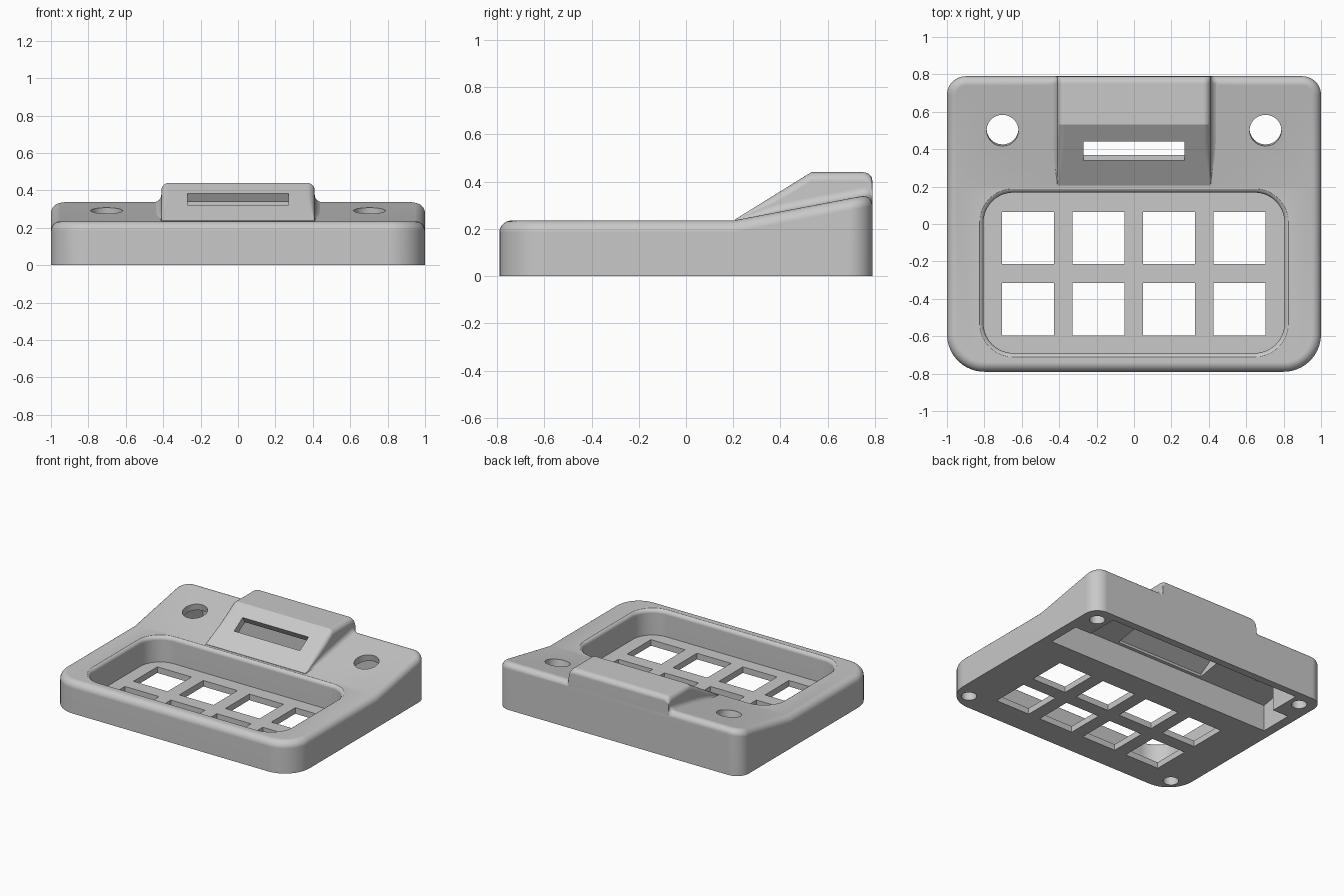
import bpy, bmesh
from math import sin, cos, pi, radians, atan

if "Cube" in bpy.data.objects:
    bpy.data.objects.remove(bpy.data.objects["Cube"])

grey = bpy.data.materials.new("plain grey")
grey.use_nodes = True
COLOUR = (0.58, 0.58, 0.58, 1)
grey.diffuse_color = COLOUR
grey.node_tree.nodes["Principled BSDF"].inputs["Base Color"].default_value = COLOUR

BACK, CREASE, DECK = 0.79, 0.2, 0.235
ROOF_SLOPE, HOOD_SLOPE, HOOD_TOP = 0.19, 0.62, 0.44


def roof(y):
    return DECK + ROOF_SLOPE * max(0, y - CREASE)


def hood(y):
    return min(HOOD_TOP, DECK + HOOD_SLOPE * (y - CREASE))


def loft(name, rings, split=None):
    """Skin closed rings and cap the ends; split divides the last cap."""
    bm = bmesh.new()
    loops = [[bm.verts.new(p) for p in ring] for ring in rings]
    n = len(loops[0])
    for a, b in zip(loops, loops[1:]):
        for i in range(n):
            j = (i + 1) % n
            bm.faces.new((a[i], a[j], b[j], b[i]))
    bm.faces.new(loops[0][::-1])
    last = loops[-1]
    if split:
        i, j = split
        bm.faces.new(last[i:j + 1])
        bm.faces.new(last[j:] + last[:i + 1])
    else:
        bm.faces.new(last)
    if bm.calc_volume(signed=True) < 0:
        bmesh.ops.reverse_faces(bm, faces=bm.faces)
    mesh = bpy.data.meshes.new(name)
    bm.to_mesh(mesh)
    bm.free()
    mesh.materials.append(grey)
    obj = bpy.data.objects.new(name, mesh)
    bpy.context.collection.objects.link(obj)
    return obj


def outline(w, y0, y1, rf, rb, crease=False, n=10):
    """Rounded rectangle, with optional points where the roof folds."""
    pts = []
    corners = [(w - rf, y0 + rf, rf), (w - rb, y1 - rb, rb),
               (rb - w, y1 - rb, rb), (rf - w, y0 + rf, rf)]
    for k, (cx, cy, r) in enumerate(corners):
        if k == 3 and crease:
            pts.append((-w, CREASE))
        for i in range(n + 1):
            a = pi / 2 * (k - 1 + i / n)
            pts.append((cx + r * cos(a), cy + r * sin(a)))
        if k == 0 and crease:
            pts.append((w, CREASE))
    return pts


def box(name, size, loc, tilt=0):
    bpy.ops.mesh.primitive_cube_add(size=1, location=loc, rotation=(tilt, 0, 0))
    obj = bpy.context.object
    obj.name, obj.scale = name, size
    return obj


def rod(name, radius, depth, loc, tilt=0):
    bpy.ops.mesh.primitive_cylinder_add(vertices=40, radius=radius, depth=depth,
                                        location=loc, rotation=(tilt, 0, 0))
    bpy.context.object.name = name
    return bpy.context.object


def volume(mesh):
    bm = bmesh.new()
    bm.from_mesh(mesh)
    closed = all(e.is_manifold for e in bm.edges)
    size = bm.calc_volume(signed=True)
    bm.free()
    return size, closed


def combine(target, other, operation="DIFFERENCE"):
    """Boolean that keeps the first sound result, preferring a closed one."""
    before = volume(target.data)[0]
    mod = target.modifiers.new("cut", "BOOLEAN")
    mod.operation, mod.object = operation, other
    sound = []
    for solver in ("MANIFOLD", "EXACT", "FLOAT"):
        mod.solver = solver
        graph = bpy.context.evaluated_depsgraph_get()
        mesh = bpy.data.meshes.new_from_object(target.evaluated_get(graph),
                                               depsgraph=graph)
        size, closed = volume(mesh)
        change = (size - before) * (1 if operation == "UNION" else -1)
        if 1e-5 < change < before * 0.6:
            sound.append((not closed, len(sound), mesh))
            if closed:
                break
    target.modifiers.remove(mod)
    if sound:
        target.data = min(sound, key=lambda s: s[:2])[2]
    bpy.data.objects.remove(other)


# Case body with a rounded upper edge
R, STEPS = 0.05, 7
rings = [[(x, y, 0) for x, y in outline(1, -BACK, BACK, 0.2, 0.1, True)]]
for s in range(STEPS + 1):
    a = pi / 2 * s / STEPS
    d = R * (1 - cos(a))
    flat = outline(1 - d, d - BACK, BACK - d, 0.2 - d, 0.1 - d, True)
    rings.append([(x, y, roof(y) - R * (1 - sin(a))) for x, y in flat])
fold = [i for i, p in enumerate(flat) if p[1] == CREASE and abs(p[0]) > 0.9]
case = loft("case", rings, fold)


# Display hood: cross-sections with rounded shoulders and flared foot
def hood_section(y, drop, sink):
    top, base = hood(y) - drop, roof(y) - sink - 0.002
    r = min(0.04, (top - base) * 0.45)
    arc = [pi / 2 * i / 6 for i in range(7)]
    half = [(0.41 + r, 0.19)]
    half += [(0.41 + r * (1 - sin(a)), base + r * (1 - cos(a))) for a in arc]
    half += [(0.41 - r * (1 - cos(a)), top - r * (1 - sin(a))) for a in arc]
    return [(x, y, z) for x, z in half] + [(-x, y, z) for x, z in reversed(half)]


slope_end = CREASE + (HOOD_TOP - DECK) / HOOD_SLOPE
sections = [hood_section(y, 0, 0) for y in (0.207, 0.25, 0.3, 0.36, 0.44, slope_end)]
for s in range(7):
    a = pi / 2 * s / 6
    sections.append(hood_section(0.749 + 0.04 * sin(a), 0.035 * (1 - cos(a)),
                                 0.06 * (1 - cos(a))))
combine(case, loft("display_hood", sections), "UNION")

# Key tray recess with a softened lip
tray = []
for z, grow in [(0.045, 0), (DECK - 0.028, 0)] + [
        (DECK - 0.028 * (1 - sin(a)), 0.028 * (1 - cos(a)))
        for a in [pi / 2 * i / 5 for i in range(1, 5)]] + [(DECK + 0.01, 0.028)]:
    tray.append([(x, y, z) for x, y in outline(
        0.805 + grow, -0.69 - grow, 0.168 + grow, 0.16 + grow, 0.16 + grow)])
combine(case, loft("tray_cutter", tray))

# Eight square key openings
for x in (-0.567, -0.19, 0.187, 0.564):
    for y in (-0.075, -0.455):
        combine(case, box("key_cutter", (0.28, 0.28, 0.12), (x, y, 0.03)))

# Open electronics bay underneath, following the roof, narrower between bosses
right = [(0.93, 0.25), (0.93, 0.5), (0.8, 0.5), (0.8, 0.735)]
plan = right + [(-x, y) for x, y in reversed(right)]
combine(case, loft("bay_cutter", [[(x, y, -0.05) for x, y in plan],
                                  [(x, y, roof(y) - 0.05) for x, y in plan]]))
hollow = [(0.27, 0.1), (0.73, 0.1), (0.73, HOOD_TOP - 0.05),
          (slope_end + 0.02, HOOD_TOP - 0.05), (0.27, hood(0.27) - 0.062)]
combine(case, loft("hood_bay_cutter", [[(x, y, z) for y, z in hollow]
                                       for x in (-0.36, 0.36)]))

# Display slot, round roof holes and screw holes
combine(case, box("slot_cutter", (0.54, 0.118, 0.2), (0, 0.39, hood(0.39)),
                  atan(HOOD_SLOPE)))
for side in (-1, 1):
    combine(case, rod("knob_cutter", 0.085, 0.24, (side * 0.703, 0.5, roof(0.5)),
                      atan(ROOF_SLOPE)))
    for y in (-0.67, 0.67):
        combine(case, rod("screw_cutter", 0.052, 0.3, (side * 0.885, y, 0)))

# Finish: one material, smooth fillets with crisp edges
case.data.materials.clear()
case.data.materials.append(grey)
for face in case.data.polygons:
    face.material_index = 0
bpy.ops.object.select_all(action="DESELECT")
case.select_set(True)
bpy.context.view_layer.objects.active = case
bpy.ops.object.shade_smooth_by_angle(angle=radians(20))
normals = case.modifiers.new("flat_normals", "WEIGHTED_NORMAL")
normals.keep_sharp = True
